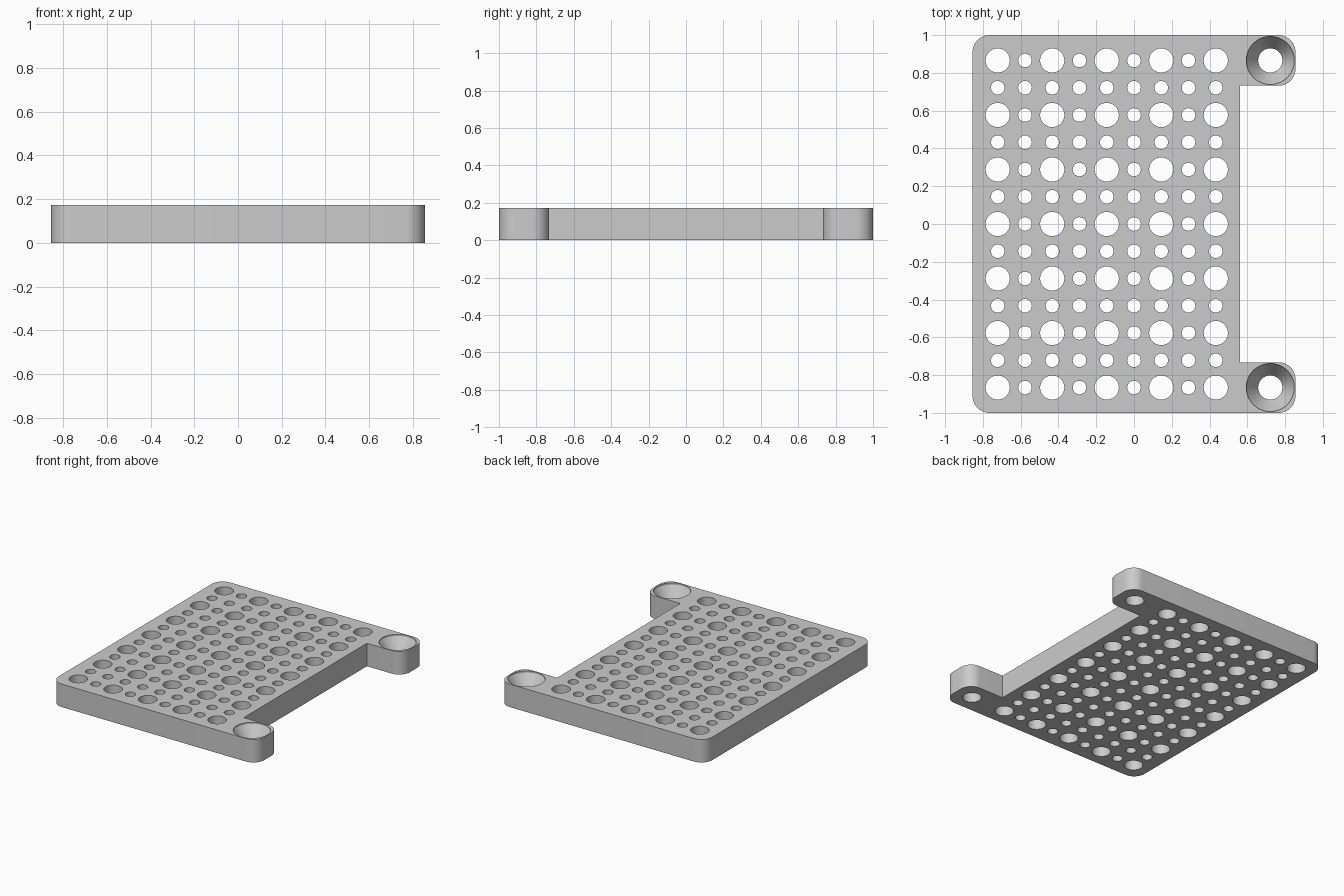
import bpy, bmesh, math

cube = bpy.data.objects.get("Cube")
if cube:
    bpy.data.objects.remove(cube, do_unlink=True)

HEIGHT = 0.173
HALF_X, HALF_Y = 0.855, 1.0
NOTCH_X, NOTCH_Y = 0.56, 0.732
CORNER = 0.09
PITCH = 0.1443
BIG, SMALL = 0.064, 0.036

grey = bpy.data.materials.new("light grey")
grey.use_nodes = True
colour = (0.6, 0.6, 0.6, 1)
grey.diffuse_color = colour
grey.node_tree.nodes["Principled BSDF"].inputs["Base Color"].default_value = colour


def make_object(name, bm):
    bmesh.ops.recalc_face_normals(bm, faces=bm.faces)
    mesh = bpy.data.meshes.new(name)
    bm.to_mesh(mesh)
    bm.free()
    obj = bpy.data.objects.new(name, mesh)
    bpy.context.collection.objects.link(obj)
    return obj


def arc(cx, cy, start, steps=10):
    """Quarter-circle corner, counter-clockwise from the start angle."""
    angles = [math.radians(start + 90 * i / steps) for i in range(steps + 1)]
    return [(cx + CORNER * math.cos(a), cy + CORNER * math.sin(a)) for a in angles]


def add_turned(bm, x, y, profile, sides=40):
    """Closed solid turned around a vertical axis from (radius, z) pairs."""
    rings = []
    for r, z in profile:
        rings.append([bm.verts.new((x + r * math.cos(2 * math.pi * i / sides),
                                    y + r * math.sin(2 * math.pi * i / sides), z))
                      for i in range(sides)])
    for low, high in zip(rings, rings[1:]):
        for i in range(sides):
            j = (i + 1) % sides
            bm.faces.new((low[i], low[j], high[j], high[i]))
    bm.faces.new(rings[0][::-1])
    bm.faces.new(rings[-1])


# Plate outline: rounded corners and two ears beside the notch
cx, cy = HALF_X - CORNER, HALF_Y - CORNER
ear_y = NOTCH_Y + CORNER
outline = (arc(-cx, -cy, 180) + arc(cx, -cy, 270) + arc(cx, -ear_y, 0)
           + [(NOTCH_X, -NOTCH_Y), (NOTCH_X, NOTCH_Y)]
           + arc(cx, ear_y, 270) + arc(cx, cy, 0) + arc(-cx, cy, 90))
bm = bmesh.new()
base = bm.faces.new([bm.verts.new((x, y, 0)) for x, y in outline])
raised = bmesh.ops.extrude_face_region(bm, geom=[base])["geom"]
bmesh.ops.translate(bm, vec=(0, 0, HEIGHT),
                    verts=[v for v in raised if isinstance(v, bmesh.types.BMVert)])
plate = make_object("perforated_plate", bm)
plate.data.materials.append(grey)

# Grid of alternating large and small holes
bm = bmesh.new()
below, above = -0.05, HEIGHT + 0.05
for col in range(9):
    for row in range(13):
        big = col % 2 == 0 and row % 2 == 0
        r = BIG if big else SMALL
        add_turned(bm, (col - 5) * PITCH, (row - 6) * PITCH,
                   [(r, below), (r, above)], 40 if big else 28)

# Countersunk screw holes in the ears
for side in (-1, 1):
    add_turned(bm, 5 * PITCH, side * 6 * PITCH,
               [(BIG, below), (BIG, 0.065), (0.127, 0.16), (0.127, above)], 56)
cutter = make_object("hole_cutter", bm)
cutter.hide_render = True

# Cut the holes, then discard the cutter
cut = plate.modifiers.new("holes", 'BOOLEAN')
cut.operation = 'DIFFERENCE'
cut.solver = 'EXACT'
cut.object = cutter
bpy.ops.object.select_all(action='DESELECT')
plate.select_set(True)
bpy.context.view_layer.objects.active = plate
bpy.ops.object.modifier_apply(modifier=cut.name)
bpy.data.objects.remove(cutter, do_unlink=True)

# Keep one material slot and smooth the rounded walls
while len(plate.data.materials) > 1:
    plate.data.materials.pop()
for face in plate.data.polygons:
    face.material_index = 0
bpy.ops.object.shade_smooth_by_angle(angle=math.radians(30))
